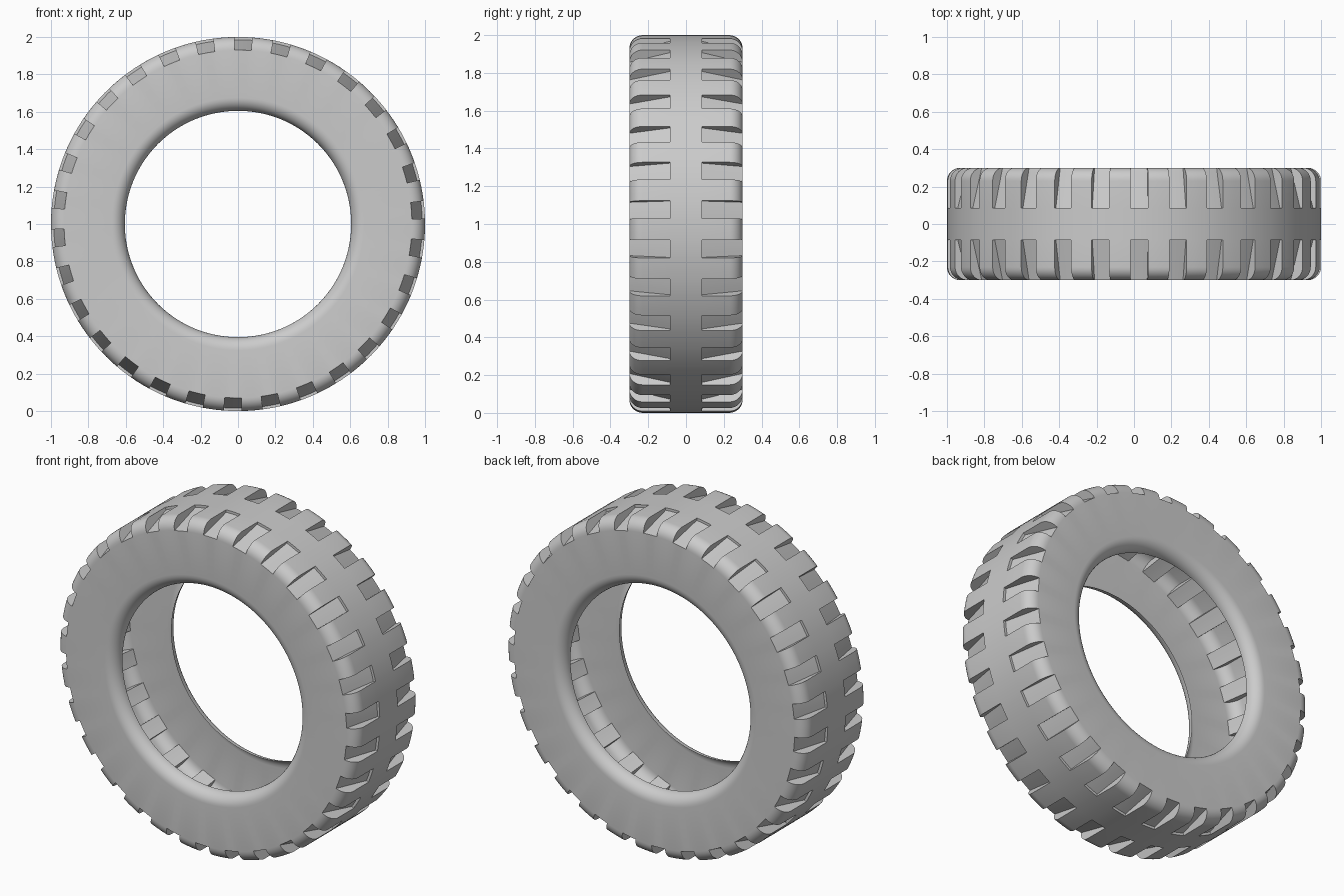
import bpy, bmesh
from math import sin, cos, pi, radians

cube = bpy.data.objects.get("Cube")
if cube:
    bpy.data.objects.remove(cube, do_unlink=True)

LUGS = 30                 # tread blocks around the tyre
PITCH = 2 * pi / LUGS
GROOVE = 0.095            # groove width as an angle
START = -0.019            # angle of the first groove edge
STEPS = 3                 # facets across each groove and each block
HALF, GROOVE_IN = 0.30, 0.085
TREAD_R, TREAD_BEVEL = 1.0, 0.07
BEAD_R, BEAD_BEVEL = 0.605, 0.07


def arc(cy, cr, radius, a0, a1, n):
    return [(cy + radius * cos(radians(a0 + (a1 - a0) * i / n)),
             cr + radius * sin(radians(a0 + (a1 - a0) * i / n))) for i in range(n + 1)]


# Half profile as (y, radius): tread shoulder, then sidewall and rolled bead
shoulder = [(GROOVE_IN, TREAD_R)] + arc(HALF - TREAD_BEVEL, TREAD_R - TREAD_BEVEL,
                                        TREAD_BEVEL, 90, 0, 8)
sidewall = [shoulder[-1]] + arc(HALF - BEAD_BEVEL, BEAD_R + BEAD_BEVEL,
                                BEAD_BEVEL, 0, -90, 8)


# Groove floor slopes from near the crown down to the sidewall edge
def floor_radius(y):
    t = (y - GROOVE_IN) / (HALF - GROOVE_IN)
    return 0.985 + t * (TREAD_R - TREAD_BEVEL - 0.985)


floor = [(y, floor_radius(y)) for y, r in shoulder]

bm = bmesh.new()


def quad(corners):
    """Add a face from (y, radius, angle) corners."""
    bm.faces.new([bm.verts.new((r * sin(a), y, 1 + r * cos(a))) for y, r, a in corners])


def strip(profile, a, b, side):
    """Sweep a profile between two angles."""
    for (y0, r0), (y1, r1) in zip(profile, profile[1:]):
        quad([(side * y0, r0, a), (side * y1, r1, a), (side * y1, r1, b), (side * y0, r0, b)])


for lug in range(LUGS):
    base = START + lug * PITCH
    cuts = [base + GROOVE * i / STEPS for i in range(STEPS)]
    cuts += [base + GROOVE + (PITCH - GROOVE) * i / STEPS for i in range(STEPS + 1)]
    for i, (a, b) in enumerate(zip(cuts, cuts[1:])):
        in_groove = i < STEPS
        # Plain centre band
        strip([(-GROOVE_IN, TREAD_R), (GROOVE_IN, TREAD_R)], a, b, 1)
        for side in (-1, 1):
            strip(floor if in_groove else shoulder, a, b, side)
            strip(sidewall, a, b, side)
            if in_groove:
                # Inner end wall of the groove
                strip([shoulder[0], floor[0]], a, b, side)
    # Side walls of the groove
    for a in (base, base + GROOVE):
        for side in (-1, 1):
            for k in range(len(shoulder) - 1):
                (y0, r0), (y1, r1) = shoulder[k], shoulder[k + 1]
                quad([(side * y0, r0, a), (side * y1, r1, a),
                      (side * y1, floor[k + 1][1], a), (side * y0, floor[k][1], a)])

# Weld the pieces and face them outwards
bmesh.ops.remove_doubles(bm, verts=bm.verts, dist=0.0002)
bmesh.ops.recalc_face_normals(bm, faces=bm.faces)
bm.faces.ensure_lookup_table()
crown = max(bm.faces, key=lambda f: f.calc_center_median().z)
if crown.normal.z < 0:
    bmesh.ops.reverse_faces(bm, faces=bm.faces)

mesh = bpy.data.meshes.new("tyre")
bm.to_mesh(mesh)
bm.free()
tyre = bpy.data.objects.new("tyre", mesh)
bpy.context.collection.objects.link(tyre)

# Grey rubber
rubber = bpy.data.materials.new("grey_rubber")
rubber.use_nodes = True
colour = (0.6, 0.6, 0.6, 1)
rubber.diffuse_color = colour
rubber.node_tree.nodes["Principled BSDF"].inputs["Base Color"].default_value = colour
mesh.materials.append(rubber)

bpy.ops.object.select_all(action="DESELECT")
tyre.select_set(True)
bpy.context.view_layer.objects.active = tyre
bpy.ops.object.shade_smooth_by_angle(angle=radians(30))
